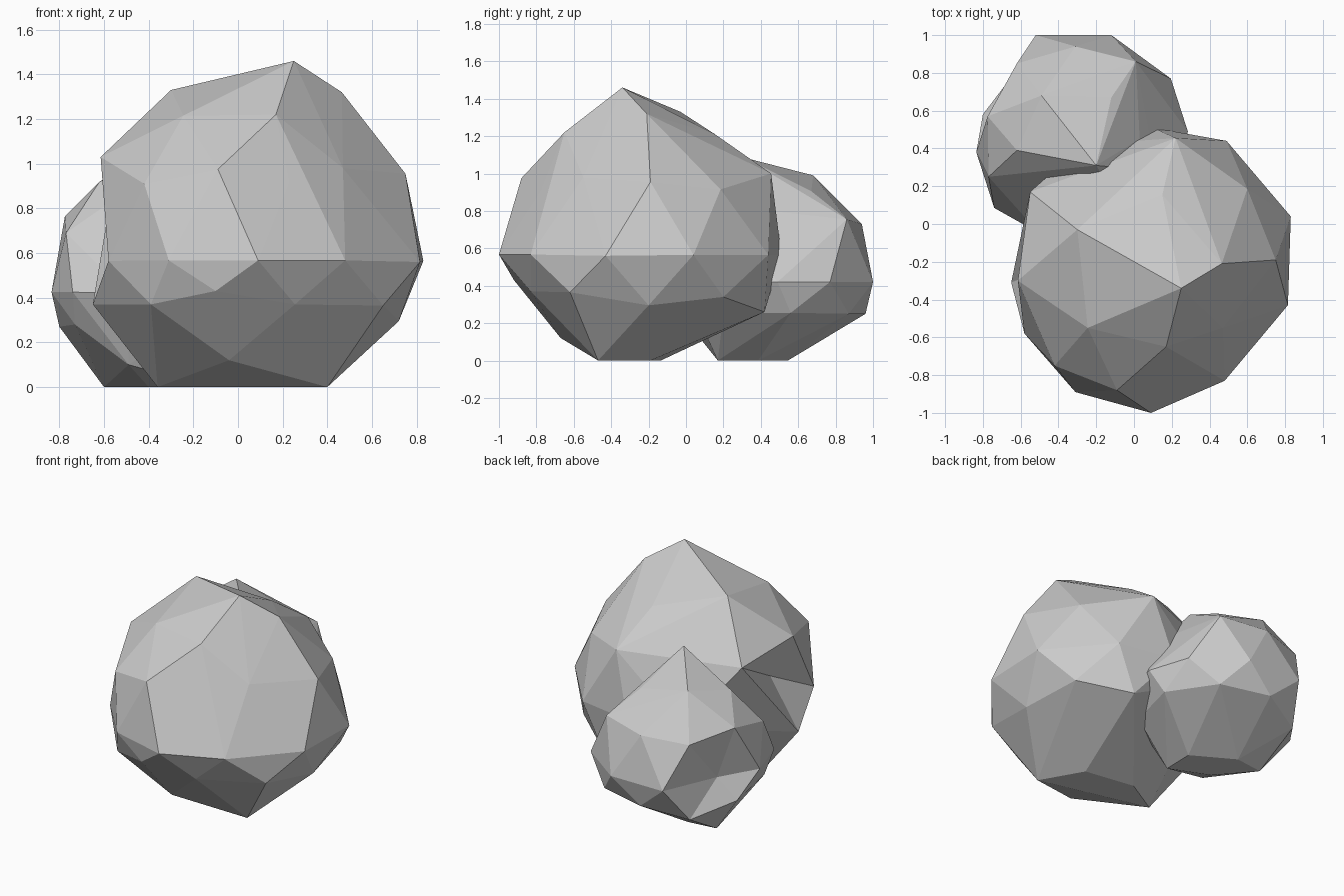
import bpy, bmesh


def rock(name, corners, rim, pit):
    """Faceted boulder: convex skin around chipped corners, with one dent
    whose rim is a set of those corners and whose deepest point is pit."""
    bm = bmesh.new()
    verts = {c: bm.verts.new(c) for c in corners}
    res = bmesh.ops.convex_hull(bm, input=bm.verts[:])
    loose = {g for g in res["geom_interior"] + res["geom_unused"]
             if isinstance(g, bmesh.types.BMVert)}

    # dent: drop the faces inside the rim and fan new ones to the pit
    rim_verts = {verts[c] for c in rim}
    bmesh.ops.delete(bm, geom=list(loose - rim_verts), context='VERTS')
    inside = [f for f in bm.faces if all(v in rim_verts for v in f.verts)]
    bmesh.ops.delete(bm, geom=inside, context='FACES')
    edges = [e for e in bm.edges if e.is_boundary]
    if edges:
        centre = bm.verts.new(pit)
        for e in edges:
            bm.faces.new((e.verts[0], e.verts[1], centre))

    bmesh.ops.recalc_face_normals(bm, faces=bm.faces[:])
    mesh = bpy.data.meshes.new(name)
    bm.to_mesh(mesh)
    bm.free()
    obj = bpy.data.objects.new(name, mesh)
    bpy.context.collection.objects.link(obj)
    return obj


# Large boulder: crown, shoulder, waist, lower ring, flat base
rock("large_boulder", [
    (.25, -.34, 1.46), (-.30, -.03, 1.33), (.465, -.21, 1.32), (.17, -.65, 1.22),
    (-.245, -.55, 1.215), (.15, .155, 1.21),
    (-.09, -.88, .975), (-.42, -.75, .91), (-.615, -.30, 1.03), (.23, -.77, .92),
    (.47, -.55, .98), (.75, -.19, .955), (.60, .185, .915), (.22, .455, 1.0),
    (-.55, .17, .97),
    (-.58, -.58, .565), (-.31, -.89, .567), (.09, -1.0, .567), (.48, -.83, .567),
    (.815, -.43, .56), (.83, .04, .565), (.49, .44, .565), (.10, .51, .565),
    (-.27, .42, .565),
    (-.10, -.92, .43), (-.65, -.31, .37), (-.39, -.77, .37), (.255, -.83, .37),
    (.65, -.62, .365), (.72, -.20, .295), (.65, .20, .34), (.35, .42, .26),
    (-.04, -.67, .12),
    (-.36, -.28, 0), (.40, -.47, 0), (.24, -.19, 0), (-.11, -.135, 0),
], rim=[(-.615, -.30, 1.03), (-.55, .17, .97), (-.65, -.31, .37), (-.58, -.58, .565)],
   pit=(-.48, -.24, .74))

# Small boulder leaning on the back left
rock("small_boulder", [
    (-.20, .31, 1.085), (-.49, .68, .99), (-.12, .67, .905), (-.62, .39, .92),
    (-.31, .94, .73), (.01, .86, .755), (-.62, .85, .71),
    (-.775, .57, .765), (-.77, .25, .69), (.03, .45, .80), (.12, .28, .70),
    (-.52, 1.0, .42), (-.12, 1.0, .42), (.195, .77, .42), (.285, .49, .42),
    (.20, .15, .42), (0, -.02, .42),
    (-.835, .38, .425), (-.74, .085, .425), (-.50, -.05, .42),
    (-.80, .58, .27), (-.73, .18, .28), (-.61, .83, .18), (-.32, .96, .25),
    (.02, .87, .25), (.22, .56, .255), (.13, .20, .25),
    (-.49, .09, .10), (-.13, .17, 0), (-.40, .285, 0), (-.60, .52, 0),
    (-.40, .545, 0), (-.125, .385, 0),
], rim=[(-.775, .57, .765), (-.835, .38, .425), (-.80, .58, .27), (-.61, .83, .18),
        (-.52, 1.0, .42), (-.62, .85, .71)],
   pit=(-.68, .63, .42))
